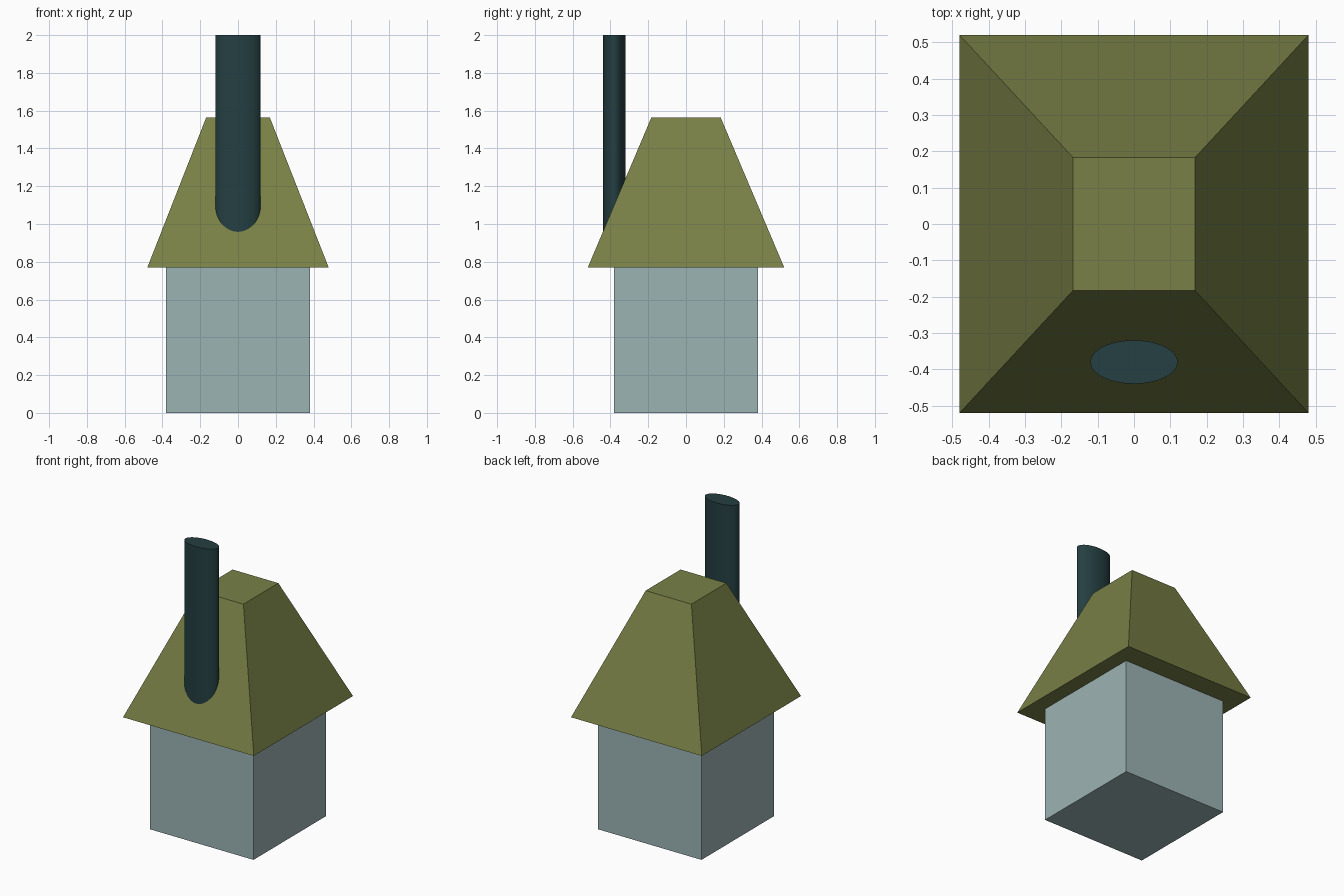
import bpy
import bmesh
import math
from mathutils import Matrix

cube = bpy.data.objects.get("Cube")
if cube:
    bpy.data.objects.remove(cube, do_unlink=True)


def material(name, rgb):
    mat = bpy.data.materials.new(name)
    mat.use_nodes = True
    mat.diffuse_color = (*rgb, 1)
    bsdf = next(n for n in mat.node_tree.nodes if n.type == "BSDF_PRINCIPLED")
    bsdf.inputs["Base Color"].default_value = (*rgb, 1)
    return mat


def finish(name, bm, mat):
    bmesh.ops.recalc_face_normals(bm, faces=bm.faces)
    mesh = bpy.data.meshes.new(name)
    bm.to_mesh(mesh)
    bm.free()
    mesh.materials.append(mat)
    obj = bpy.data.objects.new(name, mesh)
    bpy.context.collection.objects.link(obj)
    return obj


def tapered_box(name, z0, z1, base, top, mat):
    """Box between two heights with separate base and top half sizes."""
    bm = bmesh.new()
    bmesh.ops.create_cube(bm, size=2)
    for v in bm.verts:
        half, z = (top, z1) if v.co.z > 0 else (base, z0)
        v.co = (v.co.x * half[0], v.co.y * half[1], z)
    return finish(name, bm, mat)


wall_blue = material("pale blue grey", (0.333, 0.451, 0.451))
roof_olive = material("olive green", (0.188, 0.216, 0.061))
chimney_teal = material("dark teal", (0.018, 0.050, 0.054))

# House body and truncated hip roof
tapered_box("walls", 0, 0.77, (0.38, 0.38), (0.38, 0.38), wall_blue)
tapered_box("roof", 0.77, 1.565, (0.48, 0.52), (0.168, 0.183), roof_olive)

# Oval chimney, sunk into the front roof slope
z0, z1 = 0.85, 2.0
bm = bmesh.new()
bmesh.ops.create_cone(bm, cap_ends=True, segments=64, radius1=1, radius2=1, depth=1)
bm.transform(Matrix.Translation((0, -0.38, (z0 + z1) / 2))
             @ Matrix.Diagonal((0.12, 0.06, z1 - z0, 1)))
chimney = finish("chimney", bm, chimney_teal)
bpy.ops.object.select_all(action="DESELECT")
chimney.select_set(True)
bpy.context.view_layer.objects.active = chimney
bpy.ops.object.shade_smooth_by_angle(angle=math.radians(30))
